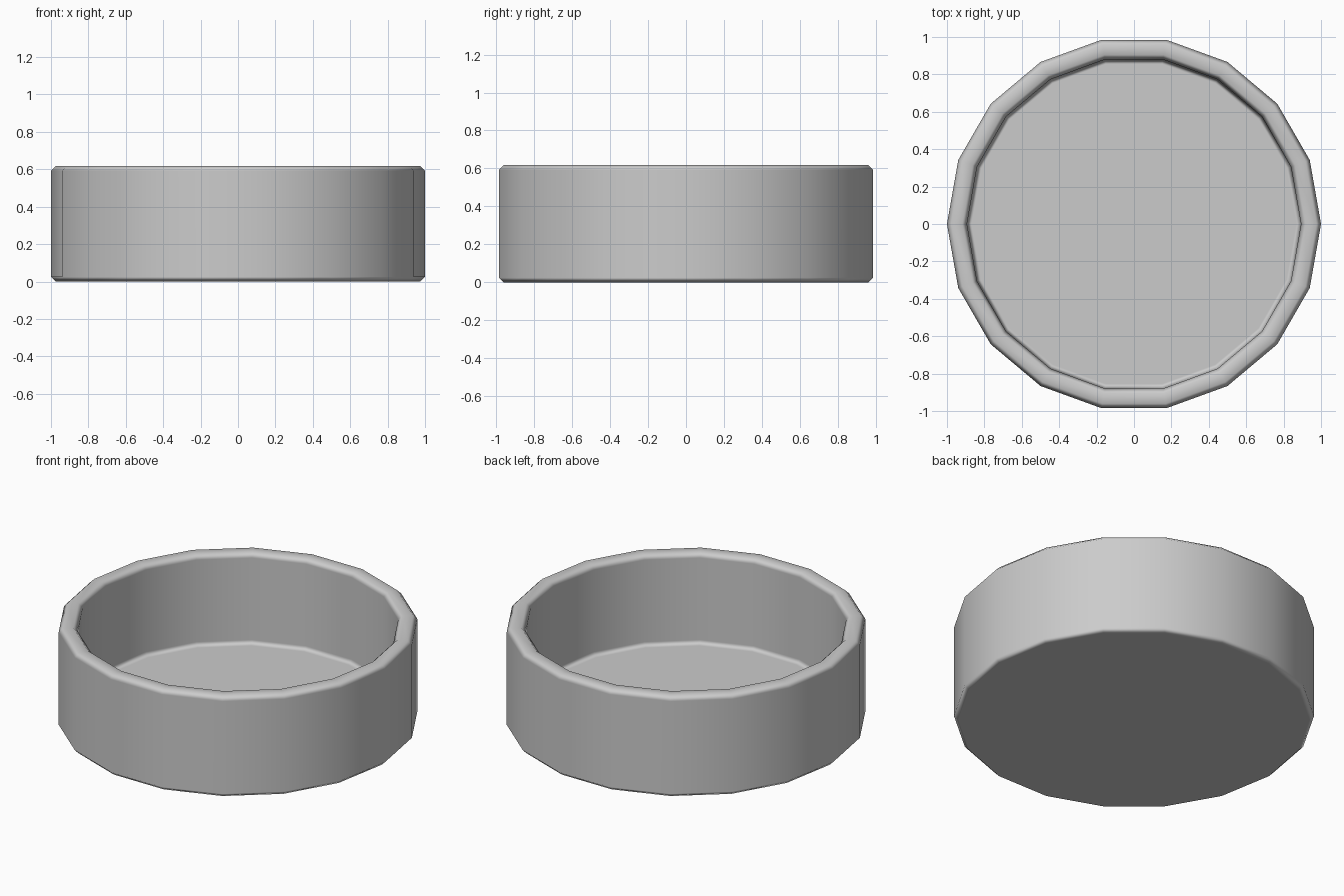
import bpy, bmesh, math

if "Cube" in bpy.data.objects:
    bpy.data.objects.remove(bpy.data.objects["Cube"])

SIDES = 18
# Profile (radius, z): underside, outer wall, chamfered rim, inner wall, floor
PROFILE = [(0.975, 0.0), (1.0, 0.025), (1.0, 0.592), (0.975, 0.617),
           (0.918, 0.617), (0.893, 0.592), (0.893, 0.09), (0.868, 0.065)]


def lathe(name, profile, sides):
    bm = bmesh.new()
    rings = [[bm.verts.new((r * math.cos(2 * math.pi * i / sides),
                            r * math.sin(2 * math.pi * i / sides), z))
              for i in range(sides)] for r, z in profile]
    for a, b in zip(rings, rings[1:]):
        for i in range(sides):
            j = (i + 1) % sides
            bm.faces.new((a[i], a[j], b[j], b[i]))
    bm.faces.new(rings[0][::-1])
    bm.faces.new(rings[-1])
    bmesh.ops.recalc_face_normals(bm, faces=bm.faces)
    mesh = bpy.data.meshes.new(name)
    bm.to_mesh(mesh)
    bm.free()
    obj = bpy.data.objects.new(name, mesh)
    bpy.context.collection.objects.link(obj)
    return obj


# Shallow round dish with thick wall
dish = lathe("round_dish", PROFILE, SIDES)
for p in dish.data.polygons:
    p.use_smooth = True
# Keep the broad flat and wall faces evenly shaded, blending only in the chamfers
mod = dish.modifiers.new("face_weighting", 'WEIGHTED_NORMAL')
mod.weight = 100
